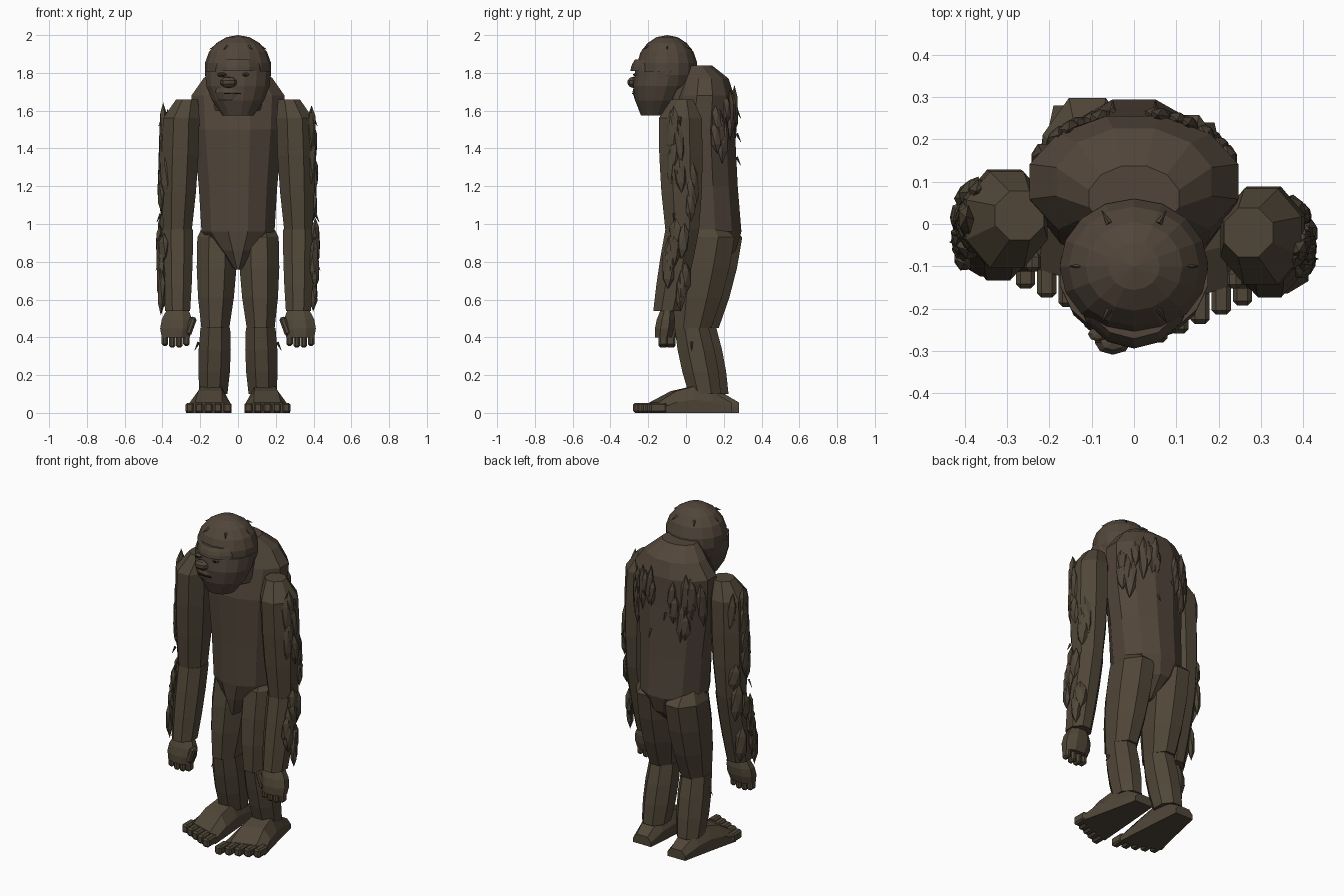
import bpy, bmesh, math, random
from mathutils import Vector, Matrix

random.seed(4)
default_cube = bpy.data.objects.get("Cube")
if default_cube:
    bpy.data.objects.remove(default_cube, do_unlink=True)


def material(name, red, green, blue):
    mat = bpy.data.materials.new(name)
    mat.use_nodes = True
    colour = (red, green, blue, 1)
    mat.diffuse_color = colour
    mat.node_tree.nodes["Principled BSDF"].inputs["Base Color"].default_value = colour
    return mat


BODY = material("body brown", 0.082, 0.06, 0.042)
LIMB = material("limb olive brown", 0.08, 0.062, 0.039)
DARK = material("dark crease brown", 0.022, 0.017, 0.012)


def finish(name, bm, mat):
    bmesh.ops.recalc_face_normals(bm, faces=bm.faces)
    mesh = bpy.data.meshes.new(name)
    bm.to_mesh(mesh)
    bm.free()
    mesh.materials.append(mat)
    bpy.context.collection.objects.link(bpy.data.objects.new(name, mesh))


def bridge(name, loops, mat):
    """Join equal point loops into a closed skin."""
    bm = bmesh.new()
    rows = [[bm.verts.new(point) for point in loop] for loop in loops]
    count = len(rows[0])
    for low, high in zip(rows, rows[1:]):
        for i in range(count):
            j = (i + 1) % count
            bm.faces.new((low[i], low[j], high[j], high[i]))
    bm.faces.new(rows[0])
    bm.faces.new(rows[-1])
    finish(name, bm, mat)


def ellipse(centre, width, depth, sides):
    angles = [math.tau * (i + 0.5) / sides for i in range(sides)]
    return [centre + Vector((width * math.cos(a), depth * math.sin(a), 0)) for a in angles]


def bone(name, start, end, start_radius, end_radius, mat, depth=1.1, bulge=0.005, dome=None, sides=8):
    """Tapered segment with level rings, swelling midway, with an optional domed top."""
    loops = []
    if dome:
        loops.append(ellipse(start + Vector(dome), start_radius * 0.6, start_radius * 0.6, sides))
    steps = 3
    for i in range(steps + 1):
        t = i / steps
        radius = start_radius + (end_radius - start_radius) * t + bulge * math.sin(math.pi * t)
        loops.append(ellipse(start.lerp(end, t), radius, radius * depth, sides))
    bridge(name, loops, mat)


def ball(name, centre, size, mat, segments=16, rings=9):
    bm = bmesh.new()
    bmesh.ops.create_uvsphere(bm, u_segments=segments, v_segments=rings, radius=1)
    bmesh.ops.transform(bm, matrix=Matrix.LocRotScale(Vector(centre), None, Vector(size)), verts=bm.verts)
    finish(name, bm, mat)


def block(name, centre, size, mat, bevel=0.01, turn=0.0):
    bm = bmesh.new()
    bmesh.ops.create_cube(bm, size=1)
    bmesh.ops.scale(bm, vec=size, verts=bm.verts)
    if bevel:
        bmesh.ops.bevel(bm, geom=bm.edges[:], offset=bevel, segments=1, affect='EDGES')
    place = Matrix.Translation(centre) @ Matrix.Rotation(turn, 4, 'Y')
    bmesh.ops.transform(bm, matrix=place, verts=bm.verts)
    finish(name, bm, mat)


def tufts(name, roots, mat):
    """Flat leaf-shaped locks at (position, outward angle)."""
    bm = bmesh.new()
    for position, angle in roots:
        place = (Matrix.Translation(position) @ Matrix.Rotation(angle, 4, 'Z')
                 @ Matrix.Rotation(random.uniform(-0.1, 0.1), 4, 'X')
                 @ Matrix.Diagonal((0.022, random.uniform(0.025, 0.04), random.uniform(0.08, 0.14), 1)))
        bmesh.ops.create_icosphere(bm, subdivisions=1, radius=1, matrix=place)
    finish(name, bm, mat)


def wisps(name, hairs, mat, length=0.05):
    """Thin pointed hairs at (root, direction)."""
    bm = bmesh.new()
    for root, direction in hairs:
        heading = Vector(direction).normalized()
        place = (Matrix.Translation(Vector(root) + heading * length * 0.4)
                 @ heading.to_track_quat('Z', 'Y').to_matrix().to_4x4())
        bmesh.ops.create_cone(bm, cap_ends=True, segments=4, radius1=0.008, radius2=0.001,
                              depth=length, matrix=place)
    finish(name, bm, mat)


# Torso: (height, half width, front, back) from the crotch to the hunched nape
TORSO = ((0.76, 0.02, -0.06, 0.16), (0.86, 0.11, -0.08, 0.27), (0.96, 0.2, -0.09, 0.3),
         (1.2, 0.215, -0.09, 0.28), (1.5, 0.245, -0.1, 0.265), (1.68, 0.255, -0.06, 0.26),
         (1.77, 0.19, -0.03, 0.23), (1.84, 0.11, -0.02, 0.14))
bridge("torso", [ellipse(Vector((0, (front + rear) / 2, z)), width, (rear - front) / 2, 12)
                 for z, width, front, rear in TORSO], BODY)
bone("neck", Vector((0, -0.04, 1.83)), Vector((0, 0, 1.6)), 0.12, 0.13, BODY, sides=12)

# Head, jaw, muzzle and overhanging brow
ball("skull", (0, -0.1, 1.82), (0.178, 0.162, 0.18), BODY)
bone("jaw", Vector((0, -0.115, 1.81)), Vector((0, -0.165, 1.575)), 0.178, 0.085, BODY,
     0.88, 0.028, sides=16)
ball("muzzle", (-0.03, -0.2, 1.7), (0.1, 0.083, 0.08), BODY, 12, 6)
bone("brow", Vector((0, -0.125, 1.87)), Vector((0, -0.135, 1.81)), 0.13, 0.142, BODY, 1.12, sides=14)
ball("nose", (-0.05, -0.28, 1.75), (0.045, 0.03, 0.03), BODY, 8, 5)
block("mouth", (-0.03, -0.282, 1.69), (0.09, 0.008, 0.006), DARK, 0)

# Parts built once for each side; the right side stands slightly further back
for s, label in ((1, "left"), (-1, "right")):
    back = 0.0 if s > 0 else 0.04

    def spot(x, y, z):
        return Vector((s * x, y + back, z))

    # Eye
    eye_x = s * 0.06 - 0.025
    ball(label + "_eye", (eye_x, -0.26, 1.79), (0.025, 0.018, 0.012), BODY, 8, 5)
    block(label + "_pupil", (eye_x, -0.278, 1.79), (0.014, 0.006, 0.01), DARK, 0)

    # Arm and hand
    shoulder, elbow, wrist = spot(0.3, -0.03, 1.56), spot(0.32, -0.02, 0.97), spot(0.32, -0.1, 0.54)
    knuckles = spot(0.33, -0.12, 0.4)
    bone(label + "_upper_arm", shoulder, elbow, 0.104, 0.082, LIMB, 1.18, 0.01, (-s * 0.03, 0.01, 0.1))
    bone(label + "_forearm", elbow, wrist, 0.088, 0.072, LIMB)
    bone(label + "_palm", wrist, knuckles, 0.065, 0.08, LIMB, 0.6, 0.02)
    for i in range(4):
        reach = Vector((s * 0.038 * (i - 1.5), 0, -0.01 if i in (1, 2) else 0))
        block(f"{label}_finger_{i + 1}", knuckles + reach, (0.034, 0.05, 0.09), LIMB)
    block(label + "_thumb", spot(0.25, -0.13, 0.46), (0.036, 0.045, 0.1), LIMB, turn=-s * 0.35)

    # Leg
    hip, knee, ankle = spot(0.11, 0.11, 0.93), spot(0.12, 0.03, 0.45), spot(0.13, 0.1, 0.1)
    bone(label + "_thigh", hip, knee, 0.114, 0.08, LIMB, 1.4, 0.013, (0, 0, 0.08))
    bone(label + "_shin", knee, ankle, 0.085, 0.08, LIMB, 1.15, 0.01)

    # Foot: wedge that rises over the instep and widens towards the toes
    foot_loops = []
    for i in range(5):
        t = i / 4
        centre = spot(0.13 + 0.025 * t, 0.24 - 0.41 * t, 0)
        width, height = 0.06 + 0.06 * t, 0.055 + 0.085 * math.sin(math.pi * t)
        outline = ((-1, 0), (1, 0), (1, 0.5), (0.6, 1), (-0.6, 1), (-1, 0.5))
        foot_loops.append([centre + Vector((s * u * width, 0.04 * t * t * u, v * height))
                           for u, v in outline])
    bridge(label + "_foot", foot_loops, LIMB)
    for i in range(5):
        block(f"{label}_toe_{i + 1}", spot(0.056 + 0.05 * i, 0.022 * i - 0.235, 0.027),
              (0.045, 0.09, 0.053), LIMB)

    # Shaggy locks down the outside of the arm
    locks = []
    for start, end in ((shoulder, elbow), (elbow, wrist)):
        for i in range(9):
            angle = random.uniform(-0.7, 0.9)
            outward = Vector((s * math.cos(angle), math.sin(angle), 0))
            locks.append((start.lerp(end, 0.05 + i / 11) + outward * 0.095, s * angle))
    tufts(label + "_arm_fur", locks, LIMB)

    # Locks over the shoulder blade
    locks = []
    for i in range(9):
        angle = random.uniform(0.4, 1.4)
        root = Vector((s * 0.245 * math.cos(angle), 0.09 + 0.17 * math.sin(angle), random.uniform(1.4, 1.62)))
        locks.append((root, s * angle))
    tufts(label + "_back_fur", locks, BODY)

    # Stray hairs on the arm and calf
    hairs = [(shoulder.lerp(wrist, i / 4) + Vector((s * 0.1, 0, 0)), (s, 0, -2)) for i in range(4)]
    hairs.append((knee + Vector((s * 0.09, 0, -0.08)), (s, 0, -2)))
    wisps(label + "_stray_hair", hairs, LIMB)

# Stray hairs on the crown and back
crown = []
for i in range(6):
    angle = math.tau * i / 6
    outward = Vector((math.cos(angle), math.sin(angle), 0))
    crown.append((Vector((0, -0.1, 1.94)) + outward * 0.12, outward + Vector((0, 0, -0.5))))
wisps("crown_hair", crown, BODY, 0.04)
wisps("back_hair", [((0.05 * (-1) ** i, 0.27, 1.6 - i / 8), (0, 1, -2)) for i in range(3)], BODY)
